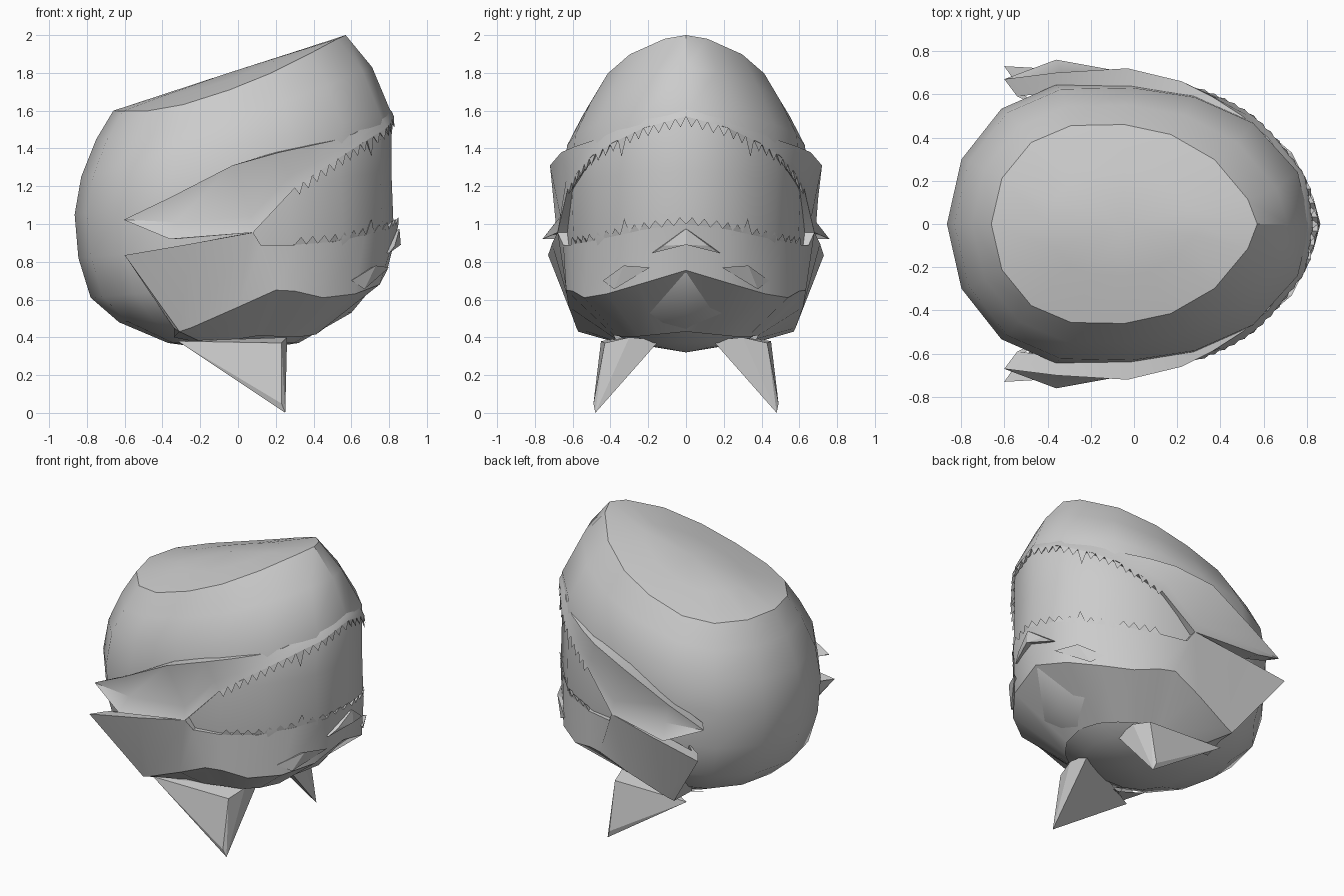
import bpy, bmesh, math
from mathutils import Vector

if "Cube" in bpy.data.objects:
    bpy.data.objects.remove(bpy.data.objects["Cube"])


def finish(name, bm, angle=38):
    bmesh.ops.remove_doubles(bm, verts=bm.verts, dist=0.0005)
    bmesh.ops.recalc_face_normals(bm, faces=bm.faces)
    me = bpy.data.meshes.new(name)
    bm.to_mesh(me)
    bm.free()
    ob = bpy.data.objects.new(name, me)
    bpy.context.collection.objects.link(ob)
    bpy.ops.object.select_all(action='DESELECT')
    ob.select_set(True)
    bpy.context.view_layer.objects.active = ob
    if angle:
        bpy.ops.object.shade_smooth_by_angle(angle=math.radians(angle))
    return ob


def mirrored(row):
    return row + [(x, -y, z) for x, y, z in reversed(row) if abs(y) > 1e-4]


def grid(bm, rows, closed=False):
    vs = [[bm.verts.new(p) for p in r] for r in rows]
    n = len(vs[0])
    for a, b in zip(vs, vs[1:]):
        for i in range(n if closed else n - 1):
            j = (i + 1) % n
            bm.faces.new((a[i], a[j], b[j], b[i]))
    return vs


def hulls(name, points):
    # convex solid, repeated on the other side
    bm = bmesh.new()
    for s in (1, -1):
        vs = [bm.verts.new((x, s * y, z)) for x, y, z in points]
        bmesh.ops.convex_hull(bm, input=vs)
    return finish(name, bm, 0)


# Head: egg-shaped rings, each tilted up toward the front
PLAN = [(-1, 0), (-.92, .46), (-.7, .82), (-.4, .99), (0, 1),
        (.35, .93), (.68, .74), (.93, .38), (1, 0)]


def ring(xb, zb, xf, zf, w, point=1.0, droop=0.0):
    half = []
    for px, py in PLAN:
        t = (px + 1) / 2
        y = py ** point if px > 0 else py
        half.append((xb + (xf - xb) * t, w * y, zb + (zf - zb) * t - droop * y * y))
    return half + [(x, -y, z) for x, y, z in reversed(half[1:-1])]


rings = [
    ring(-.40, 1.685, .30, 1.912, .24, 1.5, .035),
    ring(-.66, 1.60, .57, 2.00, .46, 1.45, .09),
    ring(-.75, 1.45, .71, 1.83, .55, 1.25, .07),
    ring(-.83, 1.25, .815, 1.58, .63),
    ring(-.865, 1.05, .812, 1.28, .65),
    ring(-.845, .82, .825, .95, .64),
    ring(-.78, .61, .775, .74, .61),
    ring(-.63, .48, .60, .53, .50),
    ring(-.37, .37, .32, .37, .30),
]
bm = bmesh.new()
vs = grid(bm, rings, True)
for loop, z, x in ((vs[0], 1.80, -.05), (vs[-1], .32, 0)):
    c = bm.verts.new((x, 0, z))
    for i in range(len(loop)):
        bm.faces.new((loop[i], loop[(i + 1) % len(loop)], c))
finish("head", bm, 32)


def inset(row):
    return [(x * .9, y * .88, z) for x, y, z in row]


def shell(name, rows, back):
    # outer sheet whose first and last rows lie inside the head
    bm = bmesh.new()
    grid(bm, [mirrored([b] + r) for b, r in zip(back, rows)])
    return finish(name, bm, 35)


# Upper lip with flared, folded cheeks
lip_edge = [(-.6, .67, 1.02), (-.36, .76, .92), (.08, .68, .955), (.3, .625, 1.19),
            (.43, .57, 1.28), (.55, .50, 1.36), (.66, .39, 1.43), (.79, .22, 1.51), (.825, 0, 1.57)]
lip_fold = [(-.6, .67, 1.022), (-.33, .69, 1.01), (.07, .665, 1.04), (.27, .632, 1.25),
            (.40, .575, 1.32), (.53, .50, 1.39), (.645, .395, 1.45), (.775, .215, 1.54), (.815, 0, 1.595)]
lip_top = [(-.6, .67, 1.025), (-.36, .70, 1.14), (-.03, .72, 1.31), (.22, .66, 1.38),
           (.36, .59, 1.41), (.5, .50, 1.44), (.62, .40, 1.48), (.755, .21, 1.57), (.79, 0, 1.62)]
shell("upper_lip", [inset(lip_top), lip_top, lip_fold, lip_edge, inset(lip_edge)],
      [(-.45, .55, 1.03)] * 5)

# Lower jaw with pointed rear corners and an underside running back to the head
jaw_top = [(-.6, .73, .835), (-.25, .71, .895), (.08, .68, .955), (.12, .65, .89), (.3, .61, .89),
           (.5, .52, .905), (.67, .36, .94), (.80, .20, .975), (.85, 0, 1.0)]
jaw_low = [(-.31, .57, .43), (-.25, .58, .45), (0, .62, .56), (.2, .635, .65), (.3, .60, .645),
           (.45, .54, .61), (.62, .42, .63), (.75, .25, .68), (.79, 0, .755)]
under = [(x * .55, y * .6, .365 + (z - .43) * .2) for x, y, z in jaw_low]
shell("lower_jaw", [inset(jaw_top), jaw_top, jaw_low, under],
      [(-.4, .56, .85), (-.4, .56, .85), (-.34, .42, .45), (-.34, .30, .40)])


# Teeth: small pyramids spaced along the lip edges
def teeth(name, path, n, height, fang):
    pts = [Vector(p) for p in path]
    total = sum((b - a).length for a, b in zip(pts, pts[1:]))

    def at(d):
        for a, b in zip(pts, pts[1:]):
            if d <= (b - a).length:
                return a.lerp(b, d / (b - a).length)
            d -= (b - a).length
        return pts[-1]
    bm = bmesh.new()
    for i in range(n):
        a, b = at(total * i / n), at(total * (i + 1) / n)
        m = (a + b) / 2
        out = Vector((m.x, m.y, 0)).normalized()
        h = height * (2.0 if i == fang else 1)
        tip = m + out * .008 + Vector((0, 0, h))
        for s in (1, -1):
            q = [bm.verts.new((v.x, s * v.y, v.z)) for v in
                 (a, b, m - out * .03, tip)]
            bmesh.ops.convex_hull(bm, input=q)
    return finish(name, bm, 0)


teeth("upper_teeth", lip_edge[3:], 16, -.05, 9)
teeth("lower_teeth", jaw_top[4:], 13, .04, 7)

# Chin ridge and slanted jaw barbs
hulls("chin_ridge", [(.855, 0, .975), (.862, 0, .89), (.80, .18, .845), (.83, .12, .885),
                     (.70, .18, .86), (.72, 0, .90)])
hulls("jaw_barb", [(.80, .19, .77), (.73, .33, .78), (.60, .44, .70),
                   (.67, .38, .655), (.60, .32, .72)])

# Fins below the head
hulls("lower_fin", [(-.32, .45, .38), (.23, .43, .37), (.26, .30, .40), (.25, .14, .385),
                    (.15, .46, .21), (.23, .49, .05), (.25, .48, 0)])
